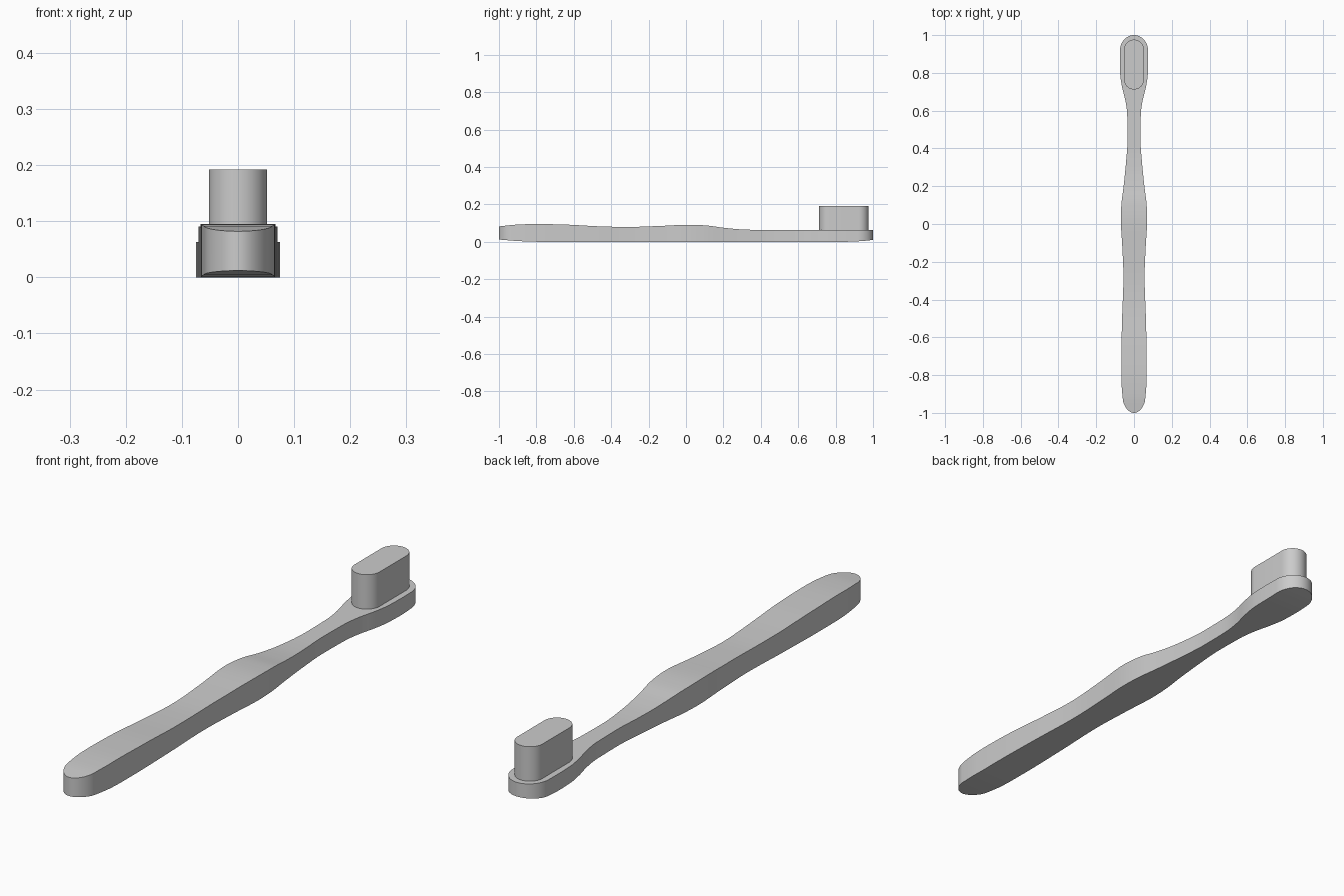
import bpy, bmesh, math

if "Cube" in bpy.data.objects:
    bpy.data.objects.remove(bpy.data.objects["Cube"])

# Side and plan profiles: (y, value) control points
WIDTH = [(-1, .050), (-.93, .059), (-.84, .066), (-.7, .067), (-.5, .063), (-.28, .056),
         (-.12, .062), (.03, .070), (.1, .067), (.2, .055), (.33, .042), (.45, .034),
         (.58, .036), (.65, .045), (.72, .062), (.79, .073), (.86, .075), (1, .073)]
TOP = [(-1, .082), (-.9, .092), (-.8, .095), (-.65, .092), (-.45, .082), (-.32, .079),
       (-.15, .084), (.02, .091), (.11, .087), (.2, .075), (.3, .066), (.4, .063), (1, .063)]
BOTTOM = [(-1, .012), (-.9, .004), (-.79, 0), (.86, 0), (.93, .003), (1, .010)]


def sample(pts, y):
    """Smooth cubic interpolation with limited slopes (no overshoot)."""
    d = [(b[1] - a[1]) / (b[0] - a[0]) for a, b in zip(pts, pts[1:])]
    m = [d[0]] + [2 * p * q / (p + q) if p * q > 0 else 0 for p, q in zip(d, d[1:])] + [d[-1]]
    for i in range(len(d)):
        (y0, v0), (y1, v1) = pts[i], pts[i + 1]
        if y <= y1 or i == len(d) - 1:
            h = y1 - y0
            t = (y - y0) / h
            return (v0 * (1 + 2 * t) * (1 - t) ** 2 + h * m[i] * t * (1 - t) ** 2
                    + v1 * t * t * (3 - 2 * t) + h * m[i + 1] * t * t * (t - 1))


def finish(name, bm):
    bmesh.ops.remove_doubles(bm, verts=bm.verts, dist=1e-6)
    bmesh.ops.recalc_face_normals(bm, faces=bm.faces)
    mesh = bpy.data.meshes.new(name)
    bm.to_mesh(mesh)
    bm.free()
    mesh.shade_smooth()
    mesh.set_sharp_from_angle(angle=math.radians(30))
    obj = bpy.data.objects.new(name, mesh)
    bpy.context.collection.objects.link(obj)
    return obj


# Handle and head: rectangular sections lofted along y, rounded tips
TIP_A, TIP_B, N = .07, .08, 16
ys = [-1 + TIP_A * (1 - math.cos(math.pi / 2 * i / N)) for i in range(N)]
ys += [-1 + TIP_A + (2 - TIP_A - TIP_B) * i / 90 for i in range(90)]
ys += [1 - TIP_B * (1 - math.sin(math.pi / 2 * i / N)) for i in range(N + 1)]
bm = bmesh.new()
rings = []
for y in ys:
    u = max(0, 1 - (1 + y) / TIP_A, 1 - (1 - y) / TIP_B)
    w = sample(WIDTH, y) * math.sqrt(max(0, 1 - u * u))
    zb, zt = sample(BOTTOM, y), sample(TOP, y)
    rings.append([bm.verts.new(p) for p in ((-w, y, zb), (w, y, zb), (w, y, zt), (-w, y, zt))])
for a, b in zip(rings, rings[1:]):
    for k in range(4):
        j = (k + 1) % 4
        bm.faces.new((a[k], a[j], b[j], b[k]))
finish("handle_and_head", bm)

# Bristle block: extruded stadium
R, Y0, Y1 = .052, .712, .976
bm = bmesh.new()
loop = []
for cy, start in ((Y1 - R, 0), (Y0 + R, math.pi)):
    for i in range(25):
        a = start + math.pi * i / 24
        loop.append(bm.verts.new((R * math.cos(a), cy + R * math.sin(a), .06)))
base = bm.faces.new(loop)
ext = bmesh.ops.extrude_face_region(bm, geom=[base], use_keep_orig=True)
for v in ext["geom"]:
    if isinstance(v, bmesh.types.BMVert):
        v.co.z = .192
finish("bristles", bm)
